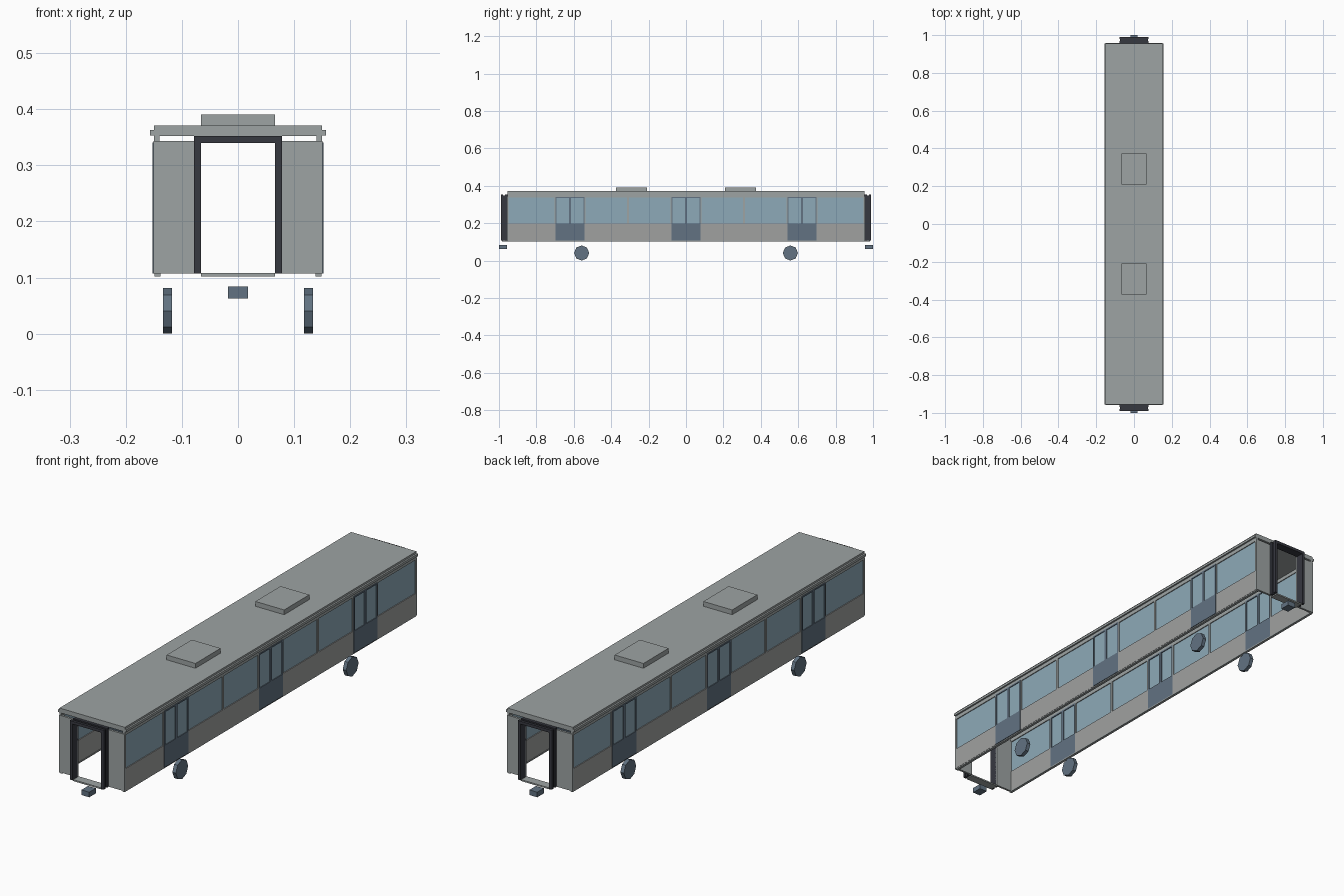
import bpy, bmesh, math
from mathutils import Matrix

if "Cube" in bpy.data.objects:
    bpy.data.objects.remove(bpy.data.objects["Cube"])


def material(name, rgb):
    m = bpy.data.materials.new(name)
    m.diffuse_color = (*rgb, 1)
    m.use_nodes = True
    m.node_tree.nodes["Principled BSDF"].inputs["Base Color"].default_value = m.diffuse_color
    return m


BODY = material("body grey", (0.34, 0.37, 0.37))
PANEL = material("side panel grey", (0.35, 0.355, 0.35))
GLASS = material("window blue", (0.27, 0.40, 0.48))
SLATE = material("slate blue", (0.122, 0.17, 0.223))
DARK = material("gangway dark", (0.037, 0.04, 0.051))


def boxes(name, mat, items):
    """One object from boxes given as (x0, x1, y0, y1, z0, z1)."""
    bm = bmesh.new()
    for x0, x1, y0, y1, z0, z1 in items:
        bmesh.ops.create_cube(bm, size=1, matrix=Matrix.Translation(
            ((x0 + x1) / 2, (y0 + y1) / 2, (z0 + z1) / 2))
            @ Matrix.Diagonal((x1 - x0, y1 - y0, z1 - z0, 1)))
    return finish(bm, name, mat)


def finish(bm, name, mat):
    me = bpy.data.meshes.new(name)
    bm.to_mesh(me)
    bm.free()
    me.materials.append(mat)
    ob = bpy.data.objects.new(name, me)
    bpy.context.collection.objects.link(ob)
    return ob


def mirror(ob, x=False, y=False):
    mod = ob.modifiers.new("mirror", 'MIRROR')
    mod.use_axis = (x, y, False)
    return ob


END = 0.955                      # half length of the body
X0, X1 = 0.140, 0.150            # side wall thickness
SILL, BELT, HEAD, EAVE = 0.107, 0.198, 0.337, 0.352
DOORS, HALF = (-0.62, 0.0, 0.62), 0.078

# bays between the doors
cuts = [-END] + [d + s * HALF for d in DOORS for s in (-1, 1)] + [END]
bays = [(cuts[i], cuts[i + 1]) for i in range(0, len(cuts), 2)]

# windows: one in each end bay, two in each middle bay
windows = []
for a, b in bays:
    n = 1 if b - a < 0.35 else 2
    w = (b - a) / n
    windows += [(a + i * w, a + (i + 1) * w) for i in range(n)]

# side walls
P = 0.005
mirror(boxes("lower_side_panel", PANEL, [(X0, X1, a, b, SILL, BELT) for a, b in bays]), x=True)
mirror(boxes("window_post", BODY,
             [(X0, X1, p, q, BELT, HEAD) for a, b in windows
              for p, q in ((a, a + P), (b - P, b))]), x=True)
mirror(boxes("window_glass", GLASS,
             [(0.1435, 0.1465, a + P, b - P, BELT, HEAD) for a, b in windows]), x=True)
mirror(boxes("top_rail", BODY, [(X0, X1, -END, END, HEAD, EAVE)]), x=True)
mirror(boxes("side_sill", BODY, [(0.138, 0.149, -END, END, 0.102, SILL)]), x=True)

# double sliding doors with glazed upper halves
panel, frame, pane = [], [], []
DX0, DX1, F = 0.1395, 0.152, 0.006
for d in DOORS:
    for s in (-1, 1):
        a, b = sorted((d, d + s * HALF))
        panel.append((DX0, DX1, a, b, SILL, BELT))
        frame += [(DX0, DX1, a, a + F, BELT, HEAD + 0.004),
                  (DX0, DX1, b - F, b, BELT, HEAD + 0.004),
                  (DX0, DX1, a + F, b - F, HEAD - 0.002, HEAD + 0.004)]
        pane.append((0.143, 0.149, a + F, b - F, BELT, HEAD - 0.002))
mirror(boxes("door_panel", SLATE, panel), x=True)
mirror(boxes("door_frame", SLATE, frame), x=True)
mirror(boxes("door_glass", GLASS, pane), x=True)

# end walls and threshold
mirror(boxes("end_wall", BODY, [(0.066, 0.1505, -END - 0.003, -END + 0.006, SILL, 0.343)]), x=True, y=True)
mirror(boxes("threshold", BODY, [(-0.066, 0.066, -0.985, -END + 0.006, 0.102, 0.108)]), y=True)

# gangway bellows: arches with a recessed fold between them
arches = []
for y0, y1, w, top in ((-0.99, -0.979, 0.078, 0.352),
                       (-0.979, -0.968, 0.073, 0.347),
                       (-0.968, -END, 0.078, 0.352)):
    arches += [(-w, -0.066, y0, y1, SILL, 0.34),
               (0.066, w, y0, y1, SILL, 0.34),
               (-w, w, y0, y1, 0.34, top)]
mirror(boxes("gangway_bellows", DARK, arches), y=True)

# roof, gutters and roof units
boxes("roof", BODY, [(-0.15, 0.15, -END, END, EAVE, 0.371)])
mirror(boxes("gutter", BODY, [(0.15, 0.157, -END, END, 0.353, 0.363)]), x=True)
mirror(boxes("roof_unit", BODY, [(-0.066, 0.066, 0.208, 0.373, 0.371, 0.391)]), y=True)

# couplers
mirror(boxes("coupler", SLATE, [(-0.018, 0.018, -1.0, -0.957, 0.063, 0.084)]), y=True)

# eight-sided wheels
bm = bmesh.new()
bmesh.ops.create_cone(bm, cap_ends=True, segments=8, radius1=0.0405, radius2=0.0405, depth=0.016,
                      matrix=Matrix.Translation((0.126, 0.558, 0.0405))
                      @ Matrix.Rotation(math.pi / 2, 4, 'Y'))
mirror(finish(bm, "wheel", SLATE), x=True, y=True)
